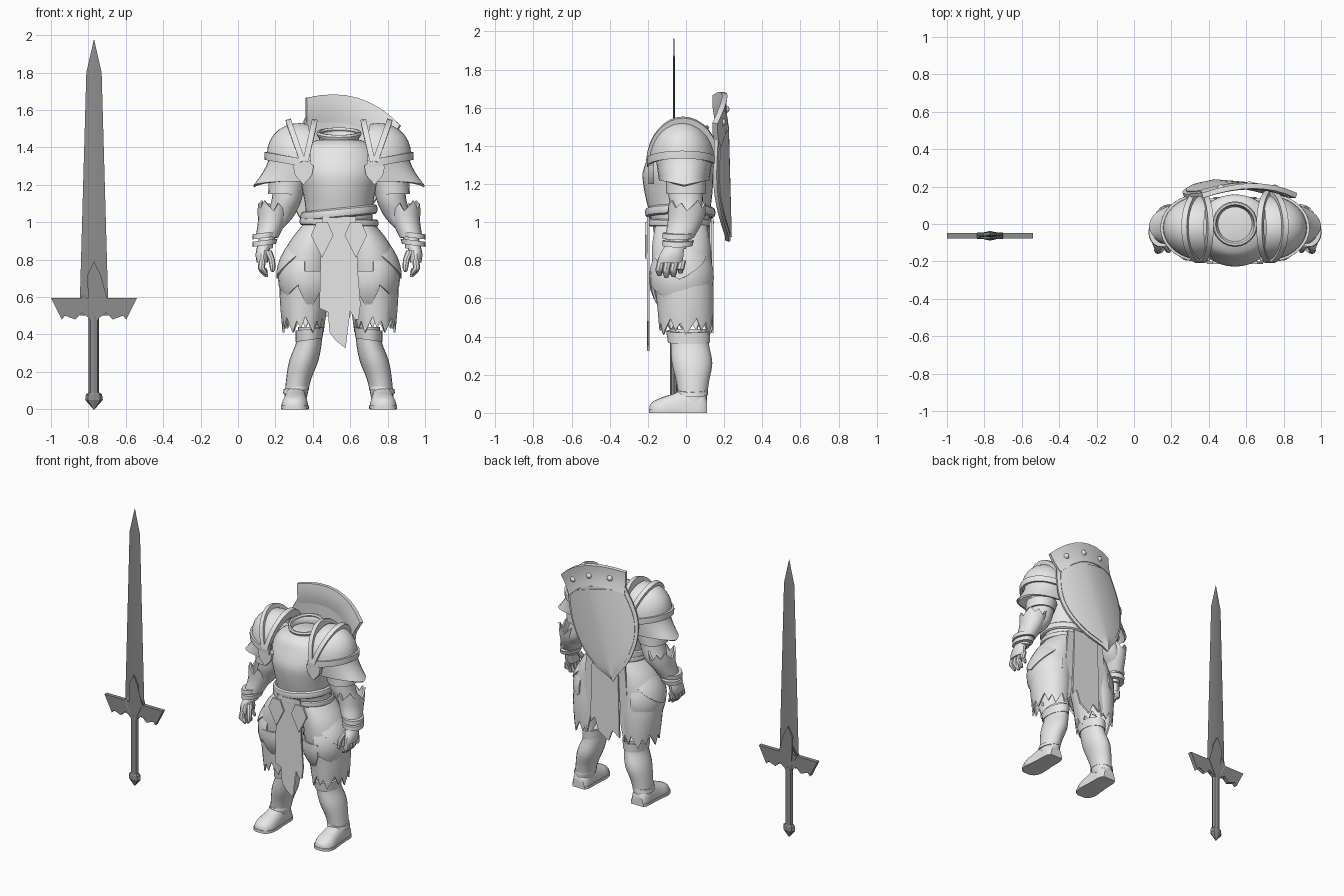
import bpy, bmesh, math
from math import sin, cos, pi, radians

old = bpy.data.objects.get("Cube")
if old:
    bpy.data.objects.remove(old, do_unlink=True)


def material(name, v):
    m = bpy.data.materials.new(name)
    m.use_nodes = True
    m.diffuse_color = (v, v, v, 1)
    m.node_tree.nodes["Principled BSDF"].inputs["Base Color"].default_value = (v, v, v, 1)
    return m


pale = material("pale grey", 0.8)
dark = material("dark grey", 0.27)
BODY, SWORD = (0.54, 0, 0), (-0.77, -0.063, 0)


def finish(name, bm, thick=0, mirror=False, at=BODY, mat=pale, angle=35):
    """Turn a bmesh into a shaded object, thickened and mirrored if asked."""
    bmesh.ops.remove_doubles(bm, verts=bm.verts, dist=0.0005)
    bmesh.ops.recalc_face_normals(bm, faces=bm.faces)
    me = bpy.data.meshes.new(name)
    bm.to_mesh(me)
    bm.free()
    ob = bpy.data.objects.new(name, me)
    bpy.context.collection.objects.link(ob)
    ob.location = at
    me.materials.append(mat)
    if thick:
        s = ob.modifiers.new("thickness", 'SOLIDIFY')
        s.thickness, s.offset = thick, 0
    if mirror:
        ob.modifiers.new("mirror", 'MIRROR').use_mirror_merge = False
    bpy.ops.object.select_all(action='DESELECT')
    ob.select_set(True)
    bpy.context.view_layer.objects.active = ob
    bpy.ops.object.convert(target='MESH')
    bpy.ops.object.shade_smooth_by_angle(angle=radians(angle))
    return ob


def surface(name, f, nu, nv, closed=False, caps=False, **kw):
    """Grid of f(u, v) with u and v from 0 to 1; closed joins the u ends."""
    bm = bmesh.new()
    cols = nu if closed else nu + 1
    g = [[bm.verts.new(f(i / nu, j / nv)) for i in range(cols)] for j in range(nv + 1)]
    for j in range(nv):
        for i in range(nu):
            k = (i + 1) % cols
            bm.faces.new((g[j][i], g[j][k], g[j + 1][k], g[j + 1][i]))
    if caps:
        bm.faces.new(g[0])
        bm.faces.new(g[-1])
    return finish(name, bm, **kw)


def spline(rows, t):
    """Smooth interpolation through rows of numbers."""
    n = len(rows) - 1
    i = min(int(t * n), n - 1)
    s = t * n - i
    p = [rows[max(0, min(n, i + k))] for k in (-1, 0, 1, 2)]
    return [b + 0.5 * s * (c - a + s * (2*a - 5*b + 4*c - d + s * (3*(b - c) + d - a)))
            for a, b, c, d in zip(*p)]


def loft(name, rows, segs=20, steps=3, caps=True, jag=0, tilt=0, **kw):
    """Tube through rows (z, x, y, x radius, y radius); jag tears the last end."""
    def f(u, v):
        z, x, y, rx, ry = spline(rows, v)
        z += jag * v ** 6 * (round(u * segs) * 7 % 5) / 4
        a = u * 2 * pi
        return x + rx * cos(a), y + ry * sin(a), z + tilt * cos(a)
    return surface(name, f, segs, (len(rows) - 1) * steps, True, caps, **kw)


def plate(name, pts, y, thick=0.012, **kw):
    """Flat outline of (x, z) points standing at depth y."""
    bm = bmesh.new()
    bm.faces.new([bm.verts.new((x, y, z)) for x, z in pts])
    bmesh.ops.triangulate(bm, faces=bm.faces)
    return finish(name, bm, thick=thick, **kw)


def ball(name, at, r, **kw):
    bm = bmesh.new()
    bmesh.ops.create_uvsphere(bm, u_segments=12, v_segments=8, radius=r)
    bmesh.ops.translate(bm, verts=bm.verts, vec=at)
    return finish(name, bm, **kw)


def belt(name, z, rx, ry, r, tilt):
    def f(u, v):
        a, b = u * 2 * pi, v * 2 * pi
        return ((rx + r * .6 * cos(b)) * cos(a), -.03 + (ry + r * .6 * cos(b)) * sin(a),
                z + r * sin(b) + tilt * cos(a))
    surface(name, f, 32, 8, closed=True)


# Torso, hips, collar and belts
loft("breastplate", [(1.0, 0, -.03, .18, .15), (1.08, 0, -.035, .18, .165),
                     (1.17, 0, -.04, .195, .18), (1.26, 0, -.042, .215, .185),
                     (1.35, 0, -.02, .215, .175), (1.41, 0, -.005, .18, .16),
                     (1.44, 0, 0, .115, .115)], segs=32)
loft("hips", [(.8, 0, -.02, .15, .12), (.92, 0, -.02, .19, .145), (1.02, 0, -.03, .18, .15)])


def collar(u, v):
    a = u * 2 * pi
    r = .113 - .014 * sin(v * pi)
    return r * cos(a), r * sin(a), 1.41 + .065 * v + .02 * v * sin(a)


def collar_lip(u, v):
    a, b = u * 2 * pi, v * 2 * pi
    r = .11 + .011 * cos(b)
    return r * cos(a), r * sin(a), 1.474 + .014 * sin(b) + .02 * sin(a)


surface("collar", collar, 24, 4, closed=True, thick=.014)
surface("collar_lip", collar_lip, 24, 6, closed=True)
belt("upper_belt", 1.05, .192, .17, .026, .02)
belt("lower_belt", 1.0, .2, .165, .02, -.005)

# Shoulders: domed guards, rims, flared lower plates and raised neck fins


def dome(r, e0, e1):
    def f(u, v):
        a, e = radians(-95 + 190 * u), radians(e0 + (e1 - e0) * v)
        return (.17 + .21 * r * cos(e) * cos(a), -.02 + .168 * r * cos(e) * sin(a),
                1.32 + .2 * r * sin(e) + .04 * cos(a) * cos(e))
    return f


def flare(u, v):
    a = radians(-100 + 200 * u)
    return (.2 + (.165 + .09 * v ** 1.6) * cos(a), -.01 + (.145 - .02 * v) * sin(a),
            1.36 - .17 * v + .03 * v * abs(sin(a)))


def fin(lean):
    def f(u, v):
        t = radians(6 + 168 * u)
        k = sin(t)
        return (.185 + (lean + lean * .25 * v) * k, -.015 - (.16 + .035 * v) * cos(t),
                1.3 + (.19 + .06 * v) * k)
    return f


surface("shoulder_dome", dome(1, 0, 90), 20, 8, thick=.012, mirror=True)
surface("shoulder_rim", dome(1.05, -7, 4), 20, 2, thick=.018, mirror=True)
surface("shoulder_flare", flare, 16, 5, thick=.014, mirror=True)
surface("outer_fin", fin(.07), 16, 1, thick=.03, mirror=True)
surface("inner_fin", fin(-.045), 16, 1, thick=.03, mirror=True)
plate("chest_clasp", [(.19, 1.2), (.235, 1.25), (.245, 1.3), (.215, 1.32), (.19, 1.31),
                      (.16, 1.32), (.135, 1.3), (.145, 1.25)], -.182, .03, mirror=True)

# Arms, gauntlets and hands
loft("upper_arm", [(1.4, .22, 0, .08, .08), (1.25, .26, 0, .085, .09), (1.12, .28, 0, .08, .09),
                   (1.02, .32, .01, .07, .075), (.93, .38, -.03, .045, .055),
                   (.86, .395, -.05, .04, .05)], mirror=True)
loft("arm_band", [(1.22, .27, 0, .1, .1), (1.15, .285, 0, .088, .098)], steps=1,
     caps=False, thick=.012, mirror=True)
loft("gauntlet", [(.92, .385, -.035, .055, .07), (1.0, .36, -.005, .068, .085),
                  (1.06, .35, .005, .08, .095)], caps=False, jag=.055,
     thick=.012, mirror=True)
for i in range(2):
    z = .93 - .04 * i
    loft("wrist_ring", [(z - .014, .4, -.045, .063, .078), (z + .014, .395, -.04, .066, .082)],
         steps=1, tilt=-.008, mirror=True)
loft("palm", [(.88, .4, -.06, .035, .05), (.83, .41, -.075, .036, .064),
              (.785, .41, -.085, .03, .066)], segs=14, mirror=True)
for i in range(4):
    y, drop = -.14 + .037 * i, (.01, 0, .004, .022)[i]
    loft("finger", [(.80, .41, y + .01, .018, .02), (.755, .414, y, .019, .02),
                    (.73 + drop, .403, y, .017, .018), (.708 + drop, .388, y, .008, .009)],
         segs=8, steps=2, mirror=True)
loft("thumb", [(.85, .38, -.1, .02, .024), (.80, .36, -.13, .018, .02),
               (.75, .355, -.14, .014, .016), (.735, .355, -.14, .006, .007)],
     segs=8, steps=2, mirror=True)

# Legs: torn breeches, hip plates, greaves and boots
loft("breeches", [(.99, .1, -.025, .085, .13), (.88, .15, -.025, .118, .148),
                  (.75, .175, -.02, .133, .152), (.6, .187, -.005, .125, .146),
                  (.41, .192, 0, .105, .135)], segs=30, caps=False, jag=.085,
     thick=.01, mirror=True)


def hip_plate(top, bottom, r, a0, a1):
    def f(u, v):
        a = radians(a0 + (a1 - a0) * u)
        z = top + (bottom + .13 * abs(2 * u - 1) ** 1.2 - top) * v
        k = r - 2.2 * (z - .71) ** 2
        return .17 + k * cos(a), -.022 + (k + .014) * sin(a), z
    return f


surface("lower_hip_plate", hip_plate(.8, .56, .152, -85, 78), 14, 5, thick=.012, mirror=True)
surface("upper_hip_plate", hip_plate(.88, .7, .16, -70, 62), 14, 5, thick=.012, mirror=True)
surface("thigh_plate", hip_plate(.74, .52, .154, -122, -72), 6, 4, thick=.012, mirror=True)
loft("greave", [(.44, .155, .015, .064, .1), (.36, .16, .02, .068, .1),
                (.26, .188, .032, .078, .106), (.16, .216, .035, .067, .085),
                (.06, .232, .035, .06, .073)], mirror=True)
loft("knee_cuff", [(.43, .157, .012, .076, .116), (.37, .16, .015, .072, .11)], steps=1,
     tilt=-.01, mirror=True)
loft("ankle_cuff", [(.12, .228, .034, .068, .08), (.095, .23, .032, .07, .084)], steps=1,
     tilt=-.012, mirror=True)
foot = [(.11, .232, .045, .07), (.08, .232, .06, .11), (0, .233, .063, .125),
        (-.07, .234, .068, .1), (-.13, .237, .071, .08), (-.175, .238, .053, .058),
        (-.192, .238, .025, .035)]


def boot(u, v):
    y, x, w, h = spline(foot, v)
    c, s = cos(2 * pi * u), sin(2 * pi * u)
    return x + w * math.copysign(abs(c) ** .75, c), y, h * max(0, s) ** .8


surface("boot", boot, 24, 14, closed=True, caps=True, mirror=True)


def sole(u, v):
    y, x, w, h = spline(foot, v)
    return x + (w + .003) * (2 * u - 1), y - .003 * v, .01


surface("sole", sole, 4, 14, thick=.019, mirror=True)

# Hanging cloth and waist plates
plate("front_tabard", [(-.09, 1.03), (.09, 1.03), (.1, .75), (.115, .56), (.105, .48), (.085, .48),
                       (.06, .525), (.03, .53), (.01, .49), (.012, .42), (.035, .325),
                       (-.02, .37), (-.05, .41), (-.06, .52), (-.105, .54), (-.1, .75)], -.198)
plate("back_tabard", [(-.1, 1.02), (.1, 1.02), (.115, .52), (.08, .56), (.05, .47), (.02, .52),
                      (-.03, .42), (-.06, .5), (-.115, .46)], .138)
plate("side_cloth", [(.1, 1.0), (.15, 1.0), (.19, .5), (.165, .58), (.145, .44), (.12, .55)],
      .13, mirror=True)
plate("waist_diamond", [(.06, 1.0), (.12, 1.0), (.15, .93), (.09, .81), (.03, .93)],
      -.208, .014, mirror=True)

# Shield slung at an angle on the back, with a riveted crest


def on_back(u, v, y):
    return .077 + .96 * u + .28 * v, y - .055 * (u / .27) ** 2, 1.592 - .28 * u + .96 * v


widths = [(.235,), (.255,), (.265,), (.25,), (.205,), (.125,), (0,)]


def shield_at(scale, lift):
    def f(u, v):
        s = 2 * u - 1
        x = s * max(0, spline(widths, v)[0]) * scale
        return on_back(x, -.38 + (.28 - .62 * v) * scale + .03 * (1 - s * s) * (1 - v),
                       .2 + .015 * v + lift + .008 * (1 - abs(s)))
    return f


def crest(u, v):
    s = 2 * u - 1
    return on_back(s * (.222 + .04 * v), -.145 + .145 * v + .075 * (1 - s * s),
                   .203 + .03 * (v - .4) ** 2 - .01 * v)


surface("shield", shield_at(1, 0), 16, 18, thick=.02)
surface("shield_face", shield_at(.93, .01), 16, 18, thick=.014)
surface("shield_crest", crest, 8, 4, thick=.028)
for s in (-.6, 0, .6):
    ball("rivet", on_back(s * .25, -.075 + .075 * (1 - s * s), .208), .02)

# Sword: ridged blade, scalloped guard, grip and pommel
steel = dict(at=SWORD, mat=dark, angle=15)
loft("blade", [(.5, 0, 0, .076, .007), (.6, 0, 0, .075, .007), (1.8, 0, 0, .041, .006),
               (1.975, 0, 0, .001, .001)], segs=4, steps=1, **steel)
half = [(.065, .595), (.23, .595), (.172, .48), (.155, .5), (.125, .515), (.1, .48),
        (.065, .515), (.03, .49)]
plate("guard", half + [(0, .45)] + [(-x, z) for x, z in reversed(half)], 0, .028, **steel)
kite = [(.03, .51), (.07, .595), (.022, .67), (.035, .72)]
plate("guard_spike", [(0, .46)] + kite + [(0, .79)] + [(-x, z) for x, z in reversed(kite)],
      0, .034, **steel)
loft("grip", [(.07, 0, 0, .028, .02), (.5, 0, 0, .028, .02)], segs=8, steps=1, **steel)
loft("pommel", [(0, 0, 0, .004, .004), (.05, 0, 0, .047, .026), (.08, 0, 0, .043, .024),
                (.095, 0, 0, .02, .015)], segs=8, steps=1, **steel)
